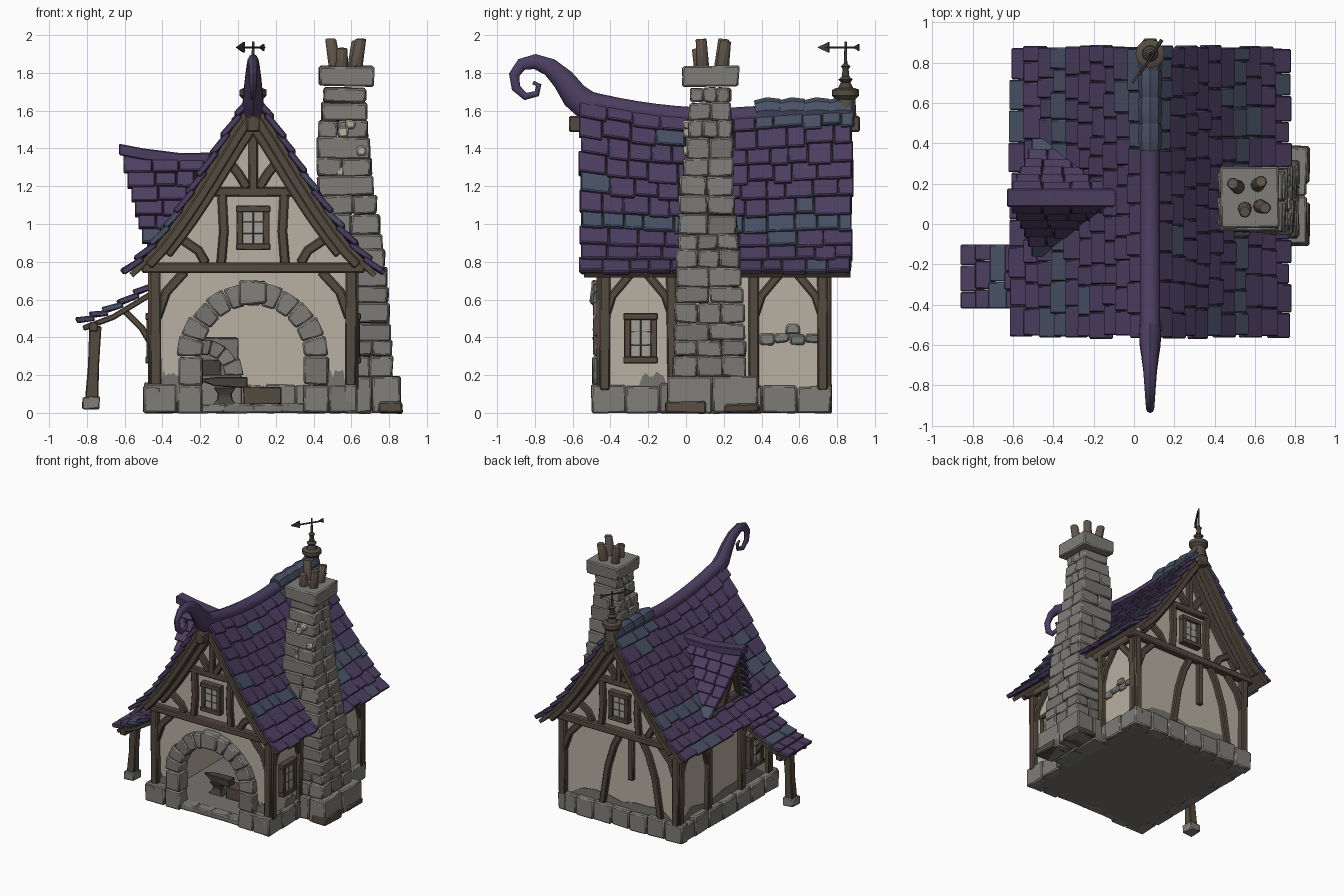
import bpy, bmesh, random
from math import sin, cos, pi, radians
from mathutils import Vector as V

random.seed(4)
if "Cube" in bpy.data.objects:
    bpy.data.objects.remove(bpy.data.objects["Cube"])

COLOURS = dict(purple_shingle=(.072, .049, .12), blue_shingle=(.067, .083, .132), stone=(.215, .208, .19),
               worn_stone=(.18, .173, .157), plaster=(.48, .435, .36), timber=(.088, .069, .05),
               clay=(.12, .092, .068), mud=(.092, .074, .055), iron=(.06, .053, .045), glass=(.36, .35, .31))
MATS = {}
for label, rgb in COLOURS.items():
    m = bpy.data.materials.new(label)
    m.use_nodes = True
    m.diffuse_color = (*rgb, 1)
    shader = m.node_tree.nodes["Principled BSDF"]
    shader.inputs["Base Color"].default_value = (*rgb, 1)
    shader.inputs["Roughness"].default_value = .9
    MATS[label] = m

X, Y, Z = V((1, 0, 0)), V((0, 1, 0)), V((0, 0, 1))
MID = .08                      # house centre line


def rnd(a):
    return random.uniform(-a, a)


def stone():
    return random.choice(("stone", "stone", "worn_stone"))


def interp(table, k):
    for a, b in zip(table, table[1:]):
        if k <= b[0]:
            break
    f = (k - a[0]) / (b[0] - a[0])
    return [p + (q - p) * f for p, q in zip(a, b)][1:]


def rect(w, d):
    return [(-w / 2, -d / 2), (w / 2, -d / 2), (w / 2, d / 2), (-w / 2, d / 2)]


def oval(r, s, n=10):
    return [(r * cos(2 * pi * i / n), s * sin(2 * pi * i / n)) for i in range(n)]


class Part:
    def __init__(self, name):
        self.name, self.bm, self.mats = name, bmesh.new(), []

    def rings(self, rings, mat):
        """Skin a list of matching closed rings and cap both ends."""
        if mat not in self.mats:
            self.mats.append(mat)
        vs = [[self.bm.verts.new(p) for p in r] for r in rings]
        n = len(vs[0])
        faces = [self.bm.faces.new(vs[0]), self.bm.faces.new(vs[-1])]
        for a, b in zip(vs, vs[1:]):
            faces += [self.bm.faces.new((a[i], a[(i + 1) % n], b[(i + 1) % n], b[i])) for i in range(n)]
        for f in faces:
            f.material_index = self.mats.index(mat)

    def slab(self, pts, depth, mat):
        self.rings([pts, [V(p) + depth for p in pts]], mat)

    def box(self, lo, hi, mat, jit=0):
        def ring(z):
            return [V((x + rnd(jit), y + rnd(jit), z + rnd(jit))) for x, y in
                    ((lo[0], lo[1]), (hi[0], lo[1]), (hi[0], hi[1]), (lo[0], hi[1]))]
        self.rings([ring(lo[2]), ring(hi[2])], mat)

    def sweep(self, pts, section, n, mat, scales=None):
        pts, out = [V(p) for p in pts], []
        for i, p in enumerate(pts):
            t = (pts[min(i + 1, len(pts) - 1)] - pts[max(i - 1, 0)]).normalized()
            side, s = t.cross(n).normalized(), scales[i] if scales else 1
            out.append([p + (side * u + n * v) * s for u, v in section])
        self.rings(out, mat)

    def arch(self, c, r0, r1, depth, count):
        """Ring of wedge stones in the xz plane."""
        for i in range(count):
            a, b = pi * i / count + .006, pi * (i + 1) / count - .006
            r = r1 + rnd(.012)
            pts = [V(c) + V((cos(t) * q, rnd(.006), sin(t) * q)) for t, q in ((a, r0), (a, r), (b, r), (b, r0))]
            self.slab(pts, Y * depth, stone())

    def finish(self, bevel=.008):
        bmesh.ops.recalc_face_normals(self.bm, faces=self.bm.faces)
        me = bpy.data.meshes.new(self.name)
        self.bm.to_mesh(me)
        ob = bpy.data.objects.new(self.name, me)
        bpy.context.collection.objects.link(ob)
        for k in self.mats:
            me.materials.append(MATS[k])
        bpy.ops.object.select_all(action='DESELECT')
        ob.select_set(True)
        bpy.context.view_layer.objects.active = ob
        bpy.ops.object.shade_smooth_by_angle(angle=radians(40))
        if bevel:
            mod = ob.modifiers.new("soft_edges", 'BEVEL')
            mod.width, mod.segments, mod.limit_method = bevel, 1, 'ANGLE'
            mod.angle_limit = radians(40)


# Roof surface: arc position, half width, height
PROFILE = [(0, 0, 1.57), (.156, .1, 1.44), (.318, .2, 1.29), (.448, .28, 1.17),
           (.652, .41, .99), (.826, .53, .85), (1, .655, .74)]


def lift(y):
    return .1 * ((.2 - y) / .76) ** 2 if y < .2 else .06 * (y - .2)


def roof(s, t, y, off=0):
    (dx, z), (ex, ez) = interp(PROFILE, t), interp(PROFILE, t + .01)
    n = V((s * (z - ez), 0, ex - dx)).normalized()
    return V((MID + s * dx, y, z + lift(y) * (1 - t))) + n * off


def tile(part, surf, rows, span, width, blue):
    for k in range(rows):
        top, (v, end) = k / rows, span(k / rows)
        while v < end - .01:
            w = v + width * random.uniform(.75, 1.3)
            w = end if w > end - width / 2 else w
            low, up = (k + 1.2) / rows + rnd(.012), rnd(.005)
            ring = [[surf(top, q, -.01 + h), surf(low, q, .012 + h + up)] for h in (0, .032) for q in (v, w - .002)]
            (a, b), (c, d), (e, f), (g, h) = ring
            part.rings([[a, c, d, b], [e, g, h, f]], "blue_shingle" if blue(k, v) else "purple_shingle")
            v = w


main_roof, deck = Part("roof_shingles"), Part("roof_deck")
for s in (-1, 1):
    tile(main_roof, lambda t, y, o: roof(s, t, y, o), 10, lambda t: (-.56 + rnd(.01), .88 + rnd(.01)), .125,
         lambda k, y: k == 6 or (k < 1 and y > .35) or random.random() < .03)
    for y in (-.54, -.18, .18, .52):
        deck.rings([[roof(s, i / 10, q, o) for q, o in ((y, 0), (y + .35, 0), (y + .35, -.03), (y, -.03))]
                    for i in range(11)], "timber")
main_roof.finish(.006)
deck.finish(0)

# Ridge cap with curled horn, and blue capping at the back
ridge = Part("ridge_and_horn")
ys = [-.56 + .1 * i for i in range(15)]
ridge.sweep([(MID, y, 1.562 + lift(y)) for y in ys], oval(.052, .052), X, "purple_shingle")
horn = [(-.5, 1.61), (-.59, 1.68), (-.65, 1.765), (-.72, 1.83), (-.8, 1.86), (-.87, 1.845), (-.91, 1.79),
        (-.9, 1.72), (-.85, 1.675), (-.79, 1.69), (-.78, 1.735), (-.81, 1.75)]
ridge.sweep([(MID, y, z) for y, z in horn], oval(.1, .075), X, "purple_shingle",
            [.8, .72, .6, .48, .4, .33, .28, .24, .2, .17, .15, .1])
for y in (.37, .5, .63, .75):
    ridge.sweep([(MID, y, 1.595), (MID, y + .06, 1.605), (MID, y + .125, 1.6)], oval(.066, .06, 8), X, "blue_shingle", [.9, 1, .95])
ridge.finish(0)

# Dormer on the right slope
SLOPE = [(0, 0, 1.36), (.35, .08, 1.19), (.7, .16, 1.03), (1, .25, .9)]
HEIGHTS = [(z, dx) for t, dx, z in reversed(PROFILE)]
DY = .13


def lean(z):
    return -.61 + (1.38 - z) * .25


dormer = Part("dormer_shingles")
for s in (-1, 1):
    def side(t, x, o):
        dy, z = interp(SLOPE, t)
        return V((x, DY + s * (dy + o * .85), z + o * .5))

    def span(t):
        z = interp(SLOPE, t)[1]
        return lean(z), MID + .05 - interp(HEIGHTS, z - .05)[0]
    tile(dormer, side, 6, span, .12, lambda k, x: k == 5 and x < -.44)
dormer.sweep([(-.63, DY, 1.395), (-.5, DY, 1.37), (-.3, DY, 1.345), (-.07, DY, 1.35)], rect(.09, .06), Z, "purple_shingle")
dormer.finish(.006)

gable = Part("dormer_gable")


def dormer_point(y, z, inset=.06):
    return V((lean(z) + inset, DY + y, z))


gable.slab([dormer_point(y, z, .09) for y, z in ((-.23, .86), (.23, .86), (.08, 1.16), (0, 1.32), (-.08, 1.16))], X * .03, "plaster")
for s in (-1, 1):
    gable.sweep([dormer_point(s * y, z) for y, z in ((.23, .88), (.14, 1.03), (.07, 1.17), (0, 1.32))], rect(.045, .06), X, "timber")
gable.sweep([dormer_point(-.2, .9), dormer_point(.2, .9)], rect(.045, .05), X, "timber")
gable.sweep([dormer_point(0, .9), dormer_point(0, 1.3)], rect(.04, .05), X, "timber")
gable.finish()

# Plaster walls and gables, front wall pierced by an arch
walls = Part("plaster_walls")
AZ, L, R, F, B = .3, -.44, .6, -.43, .725
hole = [(MID + .3 * cos(pi * i / 16), AZ + .3 * sin(pi * i / 16)) for i in range(17)]
outline = [(L, .02), (L, .78), (R, .78), (R, .02), (MID + .3, .02)] + hole + [(MID - .3, .02)]
walls.slab([V((x, F, z)) for x, z in outline], Y * .04, "plaster")
walls.box((L, B - .04, .02), (R, B, .78), "plaster")
walls.box((L, F, .02), (L + .04, B, .83), "plaster")
walls.box((R - .04, F, .02), (R, B, .83), "plaster")
for y in (F, B - .04):
    arc = [i / 12 for i in range(11)]
    walls.slab([roof(-1, t, y, -.02) for t in reversed(arc)] + [roof(1, t, y, -.02) for t in arc[1:]]
               + [V((MID + .54, y, .76)), V((MID - .54, y, .76))], Y * .04, "plaster")
walls.finish(0)

# Damp stains along the foot of the plaster
stains = Part("wall_stains")


def stain(a, b, depth, lo=.14):
    a, b = V(a), V(b)
    crest = [b.lerp(a, i / 8) + Z * (random.uniform(.17, .235) if 0 < i < 8 else lo) for i in range(9)]
    stains.slab([a + Z * lo, b + Z * lo] + crest[1:-1], depth, "worn_stone")


stain((-.4, B, 0), (.55, B, 0), Y * .006)
stain((R, -.25, 0), (R, -.1, 0), X * .006)
stain((L, -.4, 0), (L, .7, 0), X * -.006)
stain((-.41, F, 0), (-.3, F, 0), Y * -.006)
stain((.46, F, 0), (.57, F, 0), Y * -.006)
stains.finish(0)

# Timber frame
frame = Part("timber_frame")


def bar(pts, n, w=.05, d=.04):
    frame.sweep(pts, rect(w, d), n, "timber")


for y, edge in ((F - .015, -.52), (B + .015, .845)):
    bar([(MID - .59, y, .768), (MID + .59, y, .768)], Y, .055, .07)
    bar([(MID - .24, y, 1.17), (MID + .24, y, 1.17)], Y)
    bar([(MID, y, 1.17), (MID, y, 1.58)], Y)
    for s in (-1, 1):
        def g(*pts):
            bar([(MID + s * x, y, z) for x, z in pts], Y)
        g((.17, .78), (.155, .96), (.165, 1.16))
        g((.25, .79), (.29, .86), (.38, .92))
        g((.03, 1.19), (.08, 1.27), (.13, 1.33))
        g((.51, .5), (.46, .64), (.36, .75))
        bar([(MID + s * .515, y, .12), (MID + s * .52, y, .76)], Y, .06, .06)
        for yy, off in ((edge, -.045), (y, -.075)):
            bar([roof(s, t / 10, yy, off) for t in range(10 if yy == edge else 9)], Y, .05, .06)
for foot, mid, top in ((.24, .19, .08), (-.29, -.24, -.12)):
    bar([(foot, B + .015, .14), (mid, B + .015, .46), ((mid + top) / 2, B + .015, .64), (top, B + .015, .75)], Y)
bar([(-.02, B + .012, .4), (-.02, B + .012, .75)], Y)
for x in (L - .012, R + .012):
    for y in (F, -.07, .36, B):
        bar([(x, y, .12), (x, y + rnd(.012), .78)], X, .055, .05)
    for y, d in ((F, 1), (.36, 1), (B, -1), (-.07, -1)):
        bar([(x, y, .5), (x, y + .04 * d, .62), (x, y + .14 * d, .74)], X, .045)
    bar([(x, F, .765), (x, B, .765)], X, .06, .05)
bar([(MID, -.62, 1.53), (MID, .92, 1.53)], X, .085, .07)
frame.finish()

# Windows
windows = Part("windows")


def window(c, across, n, w, h):
    c, h2, w2 = V(c), Z * h / 2, across * w / 2
    windows.sweep([c - h2, c + h2], rect(w, .03), n, "glass")
    for s in (-1, 1):
        windows.sweep([c + w2 * s - h2 * 1.1, c + w2 * s + h2 * 1.1], rect(.035, .06), n, "timber")
        windows.sweep([c + h2 * s - w2 * 1.3, c + h2 * s + w2 * 1.3], rect(.035, .07), n, "timber")
        windows.sweep([c + h2 * s * .3 - w2, c + h2 * s * .3 + w2], rect(.008, .035), n, "timber")
    windows.sweep([c - h2, c + h2], rect(.01, .035), n, "timber")


for y in (F - .015, B + .015):
    window((MID, y, .98), X, Y, .14, .2)
for x in (L - .015, R + .015):
    window((x, -.24, .395), Y, X, .14, .23)
windows.finish(.004)

# Foundation, floor and wall stones
base = Part("stone_base")
base.box((L - .03, F - .04, 0), (R + .01, B + .02, .045), "worn_stone")
for n in range(7):
    x, y = -.5 + n * .1614, -.5 + n * .1814
    base.box((x, .68, 0), (x + .16, .77, .15 + rnd(.012)), stone(), .005)
    for a, b in ((-.5, -.41), (.56, .63)):
        base.box((a, y, 0), (b, y + .18, .15 + rnd(.015)), stone(), .005)
for a, b in ((-.495, -.33), (.48, .625)):
    base.box((a, -.5, 0), (b, -.41, .15), stone(), .005)
for n in range(4):
    base.box((-.2 + n * .14, -.47, 0), (-.065 + n * .14, -.38, .05), stone(), .004)
for n in range(4):
    base.box((R - .01, .39 + n * .08, .36 + .012 * (n % 2)), (R + .018, .467 + n * .08, .42), stone(), .005)
base.box((R - .01, .53, .42), (R + .016, .6, .47), "stone", .006)
base.finish(.009)

arch = Part("stone_arch")
arch.arch((MID, -.49, AZ), .27, .395, .11, 11)
arch.box((MID - .07, -.505, .575), (MID + .07, -.39, .7), "stone", .008)
for s in (-1, 1):
    a, b = sorted((MID + s * .268, MID + s * .4))
    for z in (0, .15):
        arch.box((a, -.495, z), (b, -.38, z + .147), stone(), .005)
arch.finish(.009)

# Chimney: height, x range, y range
STACK = [(0, .56, .86, -.1, .38), (.2, .56, .855, -.09, .37), (.21, .56, .82, -.07, .32), (.55, .55, .8, -.06, .305),
         (.85, .5, .775, -.045, .28), (1.2, .42, .715, -.03, .25), (1.45, .42, .69, .01, .25), (1.75, .465, .67, .025, .23)]
chimney = Part("chimney")
z = 0
while z < 1.72:
    h = .19 if z == 0 else random.uniform(.075, .11)
    x0, x1, y0, y1 = interp(STACK, z + h / 2)
    nx, ny, cut = random.choice((1, 2)), random.choice((2, 3)), rnd(.03)
    u, v = (x1 - x0) / nx, (y1 - y0) / ny
    c = cut if nx > 1 else 0
    for i in range(nx):
        for j in range(ny):
            chimney.box((x0 + u * i + c * (i > 0), y0 + v * j, z),
                        (x0 + u * (i + 1) + c * (i < nx - 1), y0 + v * (j + 1), z + h), stone(), .007)
    z += h
chimney.box((.43, -.02, 1.73), (.72, .28, 1.835), "stone", .006)
for x, z in ((.53, 1.46), (.57, 1.5), (.63, 1.36), (.52, 1.25)):
    chimney.box((x, -.012, z), (x + .05, .04, z + .05), "plaster", .008)
chimney.box((.74, -.107, 0), (.868, .1, .06), "mud", .008)
chimney.box((.7, .2, 0), (.868, .386, .05), "mud", .008)
chimney.finish(.009)

pots = Part("chimney_pots")
for x, y, dx, dy, top in ((.52, .18, -.03, .02, 1.98), (.61, .19, .02, .02, 1.97), (.55, .08, .0, -.02, 1.93), (.62, .09, .03, -.01, 1.98)):
    pots.sweep([(x, y, 1.8), (x + dx, y + dy, top)], oval(.034, .034, 8), X, "clay", [1.1, .9])
pots.finish(.005)

# Side lean-to
EAVE = [(0, -.44, .67), (.55, -.67, .53), (1, -.83, .47)]
porch = Part("lean_to")


def awning(t, y, o):
    x, z = interp(EAVE, t)
    return V((x - o * .4, y, z + o * .9))


tile(porch, awning, 5, lambda t: (-.42, -.1), .11, lambda k, y: k == 2)
for y in (-.39, -.26, -.13):
    porch.sweep([awning(t, y, -.025) for t in (0, .55, 1)], rect(.03, .03), Y, "timber")
porch.sweep([(-.765, -.41, .455), (-.765, -.11, .455)], rect(.05, .05), Z, "timber")
porch.sweep([(-.775, -.26, .06), (-.765, -.26, .25), (-.755, -.26, .46)], rect(.065, .065), Y, "timber", [1.1, .9, 1])
porch.sweep([(-.45, -.26, .35), (-.51, -.26, .45), (-.6, -.26, .54)], rect(.035, .04), Y, "timber")
porch.box((-.825, -.31, .02), (-.73, -.21, .085), "stone", .004)
porch.finish(.006)

# Weathervane on its turned base
vane = Part("weathervane")


def turned(rows, mat):
    vane.sweep([(MID, .845, z) for z, r in rows], oval(1, 1, 12), X, mat, [r for z, r in rows])


turned([(1.52, .06), (1.66, .052), (1.68, .072), (1.71, .072), (1.72, .05)], "mud")
turned([(1.71, .045), (1.75, .025), (1.765, .038), (1.78, .02), (1.82, .016), (1.835, .025), (1.85, .009), (1.965, .006)], "iron")
aim = V((-.55, -.83, 0)).normalized()
tip = V((MID, .82, 1.935))
vane.sweep([tip - aim * .11, tip + aim * .1], oval(.006, .006, 6), Z, "iron")
flat = aim.cross(Z) * .012
vane.slab([tip + aim * .15, tip + aim * .08 + Z * .028, tip + aim * .08 - Z * .028], flat, "iron")
vane.slab([tip - aim * q + Z * h for q, h in ((.07, 0), (.11, .018), (.11, -.018))], flat, "iron")
vane.finish(0)

# Forge interior
forge = Part("hearth")
forge.box((-.4, .4, .04), (0, .67, .4), "worn_stone", .006)
forge.arch((-.18, .36, .2), .11, .2, .08, 7)
forge.box((-.27, .392, .05), (-.09, .4, .28), "iron")
forge.box((-.38, .36, .04), (.02, .42, .2), "stone")
forge.finish()
anvil = Part("anvil_and_trough")
anvil.sweep([(-.07, -.15, z) for z in (.04, .07, .1, .135)], rect(.12, .09), Y, "iron", [1.1, .7, .6, 1])
anvil.sweep([(-.2, -.15, .175), (-.12, -.15, .165), (.05, -.15, .16)], rect(.06, .08), Y, "iron", [.2, .8, 1])
anvil.box((.03, -.2, .045), (.23, -.08, .14), "timber", .005)
anvil.finish(.005)
